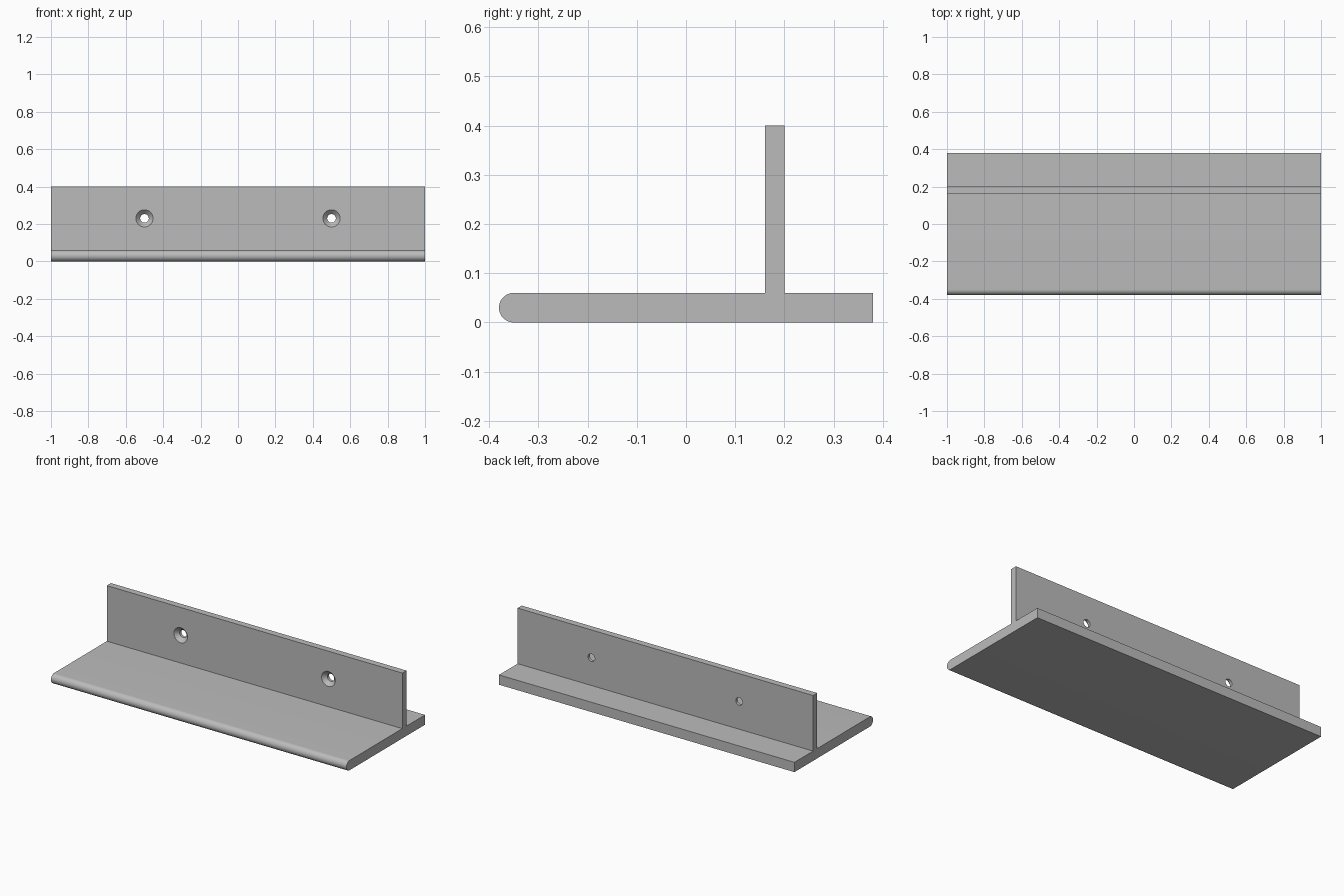
import bpy, bmesh, math

cube = bpy.data.objects.get("Cube")
if cube:
    bpy.data.objects.remove(cube, do_unlink=True)

HALF_LENGTH = 1.0
FRONT, BACK = -0.38, 0.38
THICK, HEIGHT = 0.06, 0.40
WALL_FRONT, WALL_BACK = 0.16, 0.20
HOLE_X, HOLE_Z = 0.5, 0.23
HOLE_R, SINK_R = 0.023, 0.046
SEGMENTS = 48

grey = bpy.data.materials.new("plain grey")
grey.use_nodes = True
colour = (0.5, 0.5, 0.5, 1)
grey.diffuse_color = colour
grey.node_tree.nodes["Principled BSDF"].inputs["Base Color"].default_value = colour


def make_object(name, bm):
    bmesh.ops.recalc_face_normals(bm, faces=bm.faces)
    mesh = bpy.data.meshes.new(name)
    bm.to_mesh(mesh)
    bm.free()
    mesh.materials.append(grey)
    obj = bpy.data.objects.new(name, mesh)
    bpy.context.collection.objects.link(obj)
    return obj


def extruded_bar(name, profile):
    """Sweep a (y, z) outline along the full length."""
    bm = bmesh.new()
    face = bm.faces.new([bm.verts.new((-HALF_LENGTH, y, z)) for y, z in profile])
    swept = bmesh.ops.extrude_face_region(bm, geom=[face])
    verts = [v for v in swept["geom"] if isinstance(v, bmesh.types.BMVert)]
    bmesh.ops.translate(bm, verts=verts, vec=(2 * HALF_LENGTH, 0, 0))
    return make_object(name, bm)


def screw_hole_cutter(x):
    """Countersunk hole: cone at the front running into a straight bore."""
    extra = 0.01
    stations = [(WALL_FRONT - extra, SINK_R + extra),
                (WALL_FRONT + SINK_R - HOLE_R, HOLE_R),
                (WALL_BACK + extra, HOLE_R)]
    bm = bmesh.new()
    rings = []
    for y, r in stations:
        angles = [math.tau * i / SEGMENTS for i in range(SEGMENTS)]
        rings.append([bm.verts.new((x + r * math.cos(a), y, HOLE_Z + r * math.sin(a)))
                      for a in angles])
    for a, b in zip(rings, rings[1:]):
        for i in range(SEGMENTS):
            j = (i + 1) % SEGMENTS
            bm.faces.new((a[i], a[j], b[j], b[i]))
    bm.faces.new(rings[0])
    bm.faces.new(rings[-1])
    cutter = make_object("screw_hole_cutter", bm)
    cutter.hide_render = True
    return cutter


# Shelf with half-round nose and upright wall, as one cross-section
radius = THICK / 2
steps = 24
nose = [(FRONT + radius - radius * math.sin(math.pi * i / steps),
         radius + radius * math.cos(math.pi * i / steps)) for i in range(steps + 1)]
outline = nose + [(BACK, 0), (BACK, THICK), (WALL_BACK, THICK), (WALL_BACK, HEIGHT),
                  (WALL_FRONT, HEIGHT), (WALL_FRONT, THICK)]
shelf = extruded_bar("shelf_with_upright", outline)
bpy.ops.object.select_all(action="DESELECT")
bpy.context.view_layer.objects.active = shelf
shelf.select_set(True)

# Two countersunk screw holes through the upright
for side in (-1, 1):
    cutter = screw_hole_cutter(side * HOLE_X)
    cut = shelf.modifiers.new("screw_hole", "BOOLEAN")
    cut.operation = "DIFFERENCE"
    cut.solver = "EXACT"
    cut.object = cutter
    bpy.ops.object.modifier_apply(modifier=cut.name)
    bpy.data.objects.remove(cutter, do_unlink=True)

bpy.ops.object.shade_smooth_by_angle(angle=math.radians(30))
